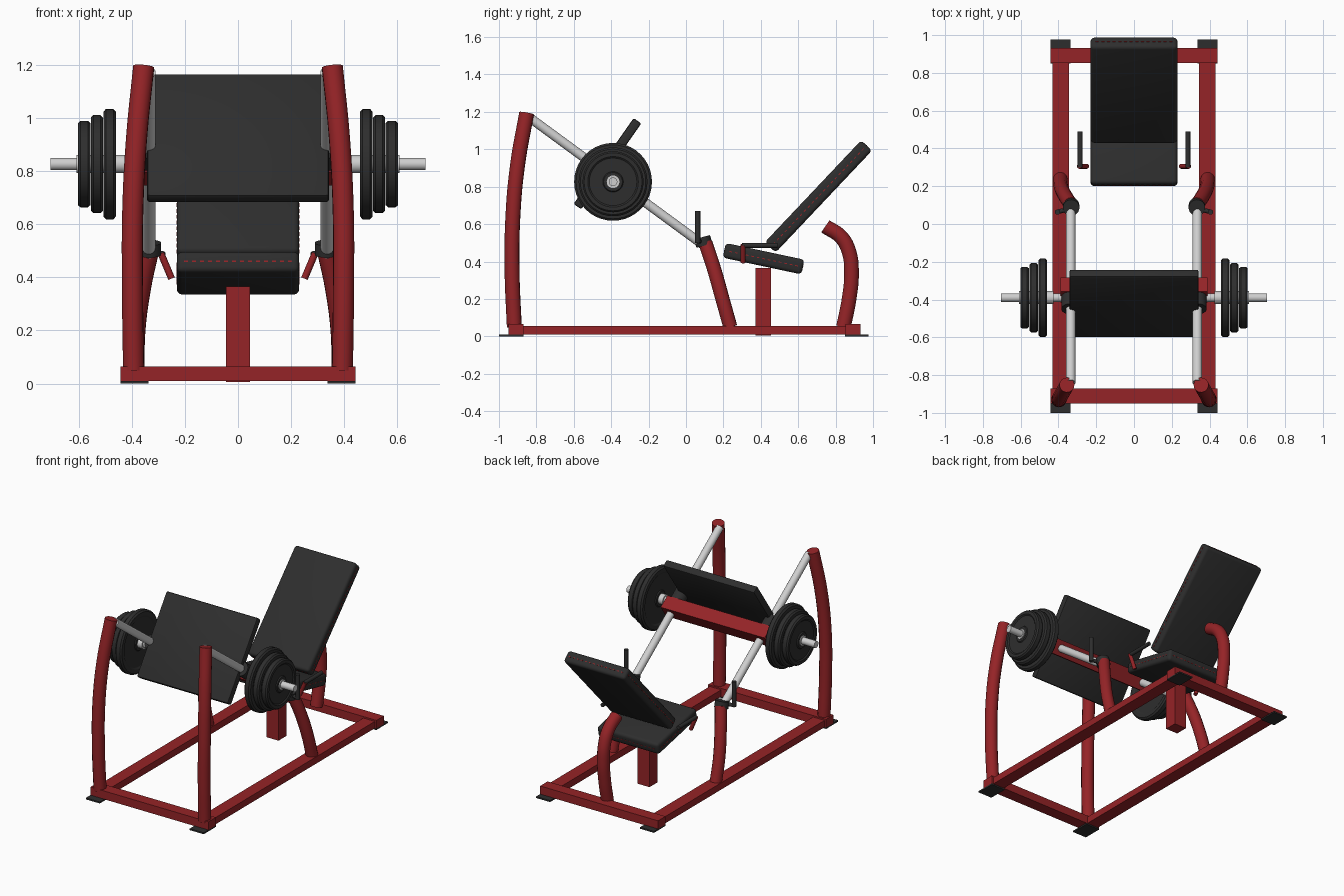
import bpy, bmesh, math
from mathutils import Vector, Matrix

cube = bpy.data.objects.get("Cube")
if cube:
    bpy.data.objects.remove(cube, do_unlink=True)


def material(name, rgb):
    m = bpy.data.materials.new(name)
    m.use_nodes = True
    m.diffuse_color = (*rgb, 1)
    bsdf = m.node_tree.nodes["Principled BSDF"]
    bsdf.inputs["Base Color"].default_value = (*rgb, 1)
    bsdf.inputs["Roughness"].default_value = 0.5
    return m


RED = material("red paint", (0.30, 0.017, 0.02))
BLACK = material("black", (0.027, 0.027, 0.027))
STEEL = material("light steel", (0.62, 0.62, 0.62))


def smooth(ob, angle=35):
    bpy.ops.object.select_all(action='DESELECT')
    ob.select_set(True)
    bpy.context.view_layer.objects.active = ob
    bpy.ops.object.shade_smooth_by_angle(angle=math.radians(angle))


def from_bmesh(name, bm, mat):
    bmesh.ops.recalc_face_normals(bm, faces=bm.faces)
    me = bpy.data.meshes.new(name)
    bm.to_mesh(me)
    bm.free()
    me.materials.append(mat)
    ob = bpy.data.objects.new(name, me)
    bpy.context.collection.objects.link(ob)
    return ob


def box(name, centre, size, mat, tilt=0, bevel=0, segments=3):
    """Box tilted about the x axis, with optional rounded edges."""
    bm = bmesh.new()
    bmesh.ops.create_cube(bm, size=1)
    bmesh.ops.scale(bm, vec=size, verts=bm.verts)
    if bevel:
        bmesh.ops.bevel(bm, geom=bm.edges[:], offset=bevel, segments=segments,
                        profile=0.5, affect='EDGES')
    ob = from_bmesh(name, bm, mat)
    ob.location = centre
    ob.rotation_euler.x = math.radians(tilt)
    if bevel:
        smooth(ob)
    return ob


def rod(name, a, b, r, mat, sides=24):
    a, b = Vector(a), Vector(b)
    bm = bmesh.new()
    bmesh.ops.create_cone(bm, cap_ends=True, segments=sides, radius1=r, radius2=r,
                          depth=(b - a).length)
    ob = from_bmesh(name, bm, mat)
    ob.matrix_world = (Matrix.Translation((a + b) / 2)
                       @ (b - a).to_track_quat('Z', 'Y').to_matrix().to_4x4())
    smooth(ob)
    return ob


def tube(name, points, r, mat):
    """Bent round tube through a few points."""
    cu = bpy.data.curves.new(name, 'CURVE')
    cu.dimensions = '3D'
    cu.bevel_depth = r
    cu.bevel_resolution = 5
    cu.resolution_u = 8
    cu.use_fill_caps = True
    sp = cu.splines.new('BEZIER')
    sp.bezier_points.add(len(points) - 1)
    for bp, p in zip(sp.bezier_points, points):
        bp.co = p
        bp.handle_left_type = bp.handle_right_type = 'AUTO'
    cu.materials.append(mat)
    ob = bpy.data.objects.new(name, cu)
    bpy.context.collection.objects.link(ob)
    bpy.ops.object.select_all(action='DESELECT')
    ob.select_set(True)
    bpy.context.view_layer.objects.active = ob
    bpy.ops.object.convert(target='MESH')
    smooth(bpy.context.object)


def weight_plate(name, x, y, z, r, w):
    """Disc with a raised rim and hub, spun about the x axis."""
    half = [(0.02, 0.5), (0.05, 0.5), (0.055, 0.36), (0.78 * r, 0.36),
            (0.83 * r, 0.5), (0.95 * r, 0.5), (r, 0.3)]
    profile = [(q, h * w) for q, h in half] + [(q, -h * w) for q, h in reversed(half)]
    bm = bmesh.new()
    vs = [bm.verts.new((h, q, 0)) for q, h in profile]
    es = [bm.edges.new((vs[i], vs[(i + 1) % len(vs)])) for i in range(len(vs))]
    bmesh.ops.spin(bm, geom=vs + es, cent=(0, 0, 0), axis=(1, 0, 0),
                   angle=2 * math.pi, steps=40, use_duplicate=False)
    bmesh.ops.remove_doubles(bm, verts=bm.verts, dist=0.0002)
    ob = from_bmesh(name, bm, BLACK)
    ob.location = (x, y, z)
    smooth(ob, 30)


def stitching(name, centre, width, length, tilt):
    """Row of short red stitches around the edge of a pad."""
    bm = bmesh.new()

    def dash(x, y, sx, sy):
        m = Matrix.Translation((x, y, 0)) @ Matrix.Diagonal((sx, sy, 0.005, 1))
        bmesh.ops.create_cube(bm, size=1, matrix=m)
    for s in (-1, 1):
        n = int((length - 0.06) / 0.03)
        for i in range(n + 1):
            dash(s * width / 2, (i - n / 2) * 0.03, 0.003, 0.015)
        n = int((width - 0.06) / 0.03)
        for i in range(n + 1):
            dash((i - n / 2) * 0.03, s * length / 2, 0.015, 0.003)
    ob = from_bmesh(name, bm, RED)
    ob.location = centre
    ob.rotation_euler.x = math.radians(tilt)


# Base frame
box("front_crossbeam", (0, -0.91, 0.037), (0.885, 0.08, 0.056), RED)
box("rear_crossbeam", (0, 0.892, 0.037), (0.885, 0.08, 0.056), RED)

# Seat, backrest and their supports
box("seat_post", (0, 0.413, 0.185), (0.09, 0.085, 0.36), RED)
pads = (("seat", (0, 0.415, 0.415), 0.43, -12), ("backrest", (0, 0.708, 0.748), 0.75, 46.6))
for name, c, length, tilt in pads:
    box(name, c, (0.46, length, 0.08), BLACK, tilt, 0.02, 4)
    stitching(name + "_stitching", c, 0.46, length, tilt)
tube("backrest_support", [(0, 0.842, 0.05), (0, 0.872, 0.2), (0, 0.885, 0.34),
                          (0, 0.872, 0.45), (0, 0.83, 0.53), (0, 0.745, 0.588)], 0.04, RED)

# Sliding carriage
box("footplate", (0, -0.42, 0.923), (0.685, 0.56, 0.05), BLACK, 55, 0.01, 2)
box("carriage_beam", (0, -0.35, 0.812), (0.78, 0.10, 0.09), RED, 55)

BAR_Y, BAR_Z = -0.39, 0.826
for side, s in (("left", 1), ("right", -1)):
    # Rails, feet and bent uprights
    box(side + "_rail", (s * 0.388, -0.01, 0.032), (0.086, 1.76, 0.046), RED)
    box(side + "_front_foot", (s * 0.39, -0.935, 0.005), (0.105, 0.13, 0.01), BLACK)
    box(side + "_rear_foot", (s * 0.39, 0.913, 0.005), (0.105, 0.125, 0.01), BLACK)
    tube(side + "_front_upright",
         [(s * 0.393, -0.918, 0.05), (s * 0.397, -0.93, 0.35), (s * 0.396, -0.925, 0.65),
          (s * 0.382, -0.9, 0.92), (s * 0.355, -0.852, 1.193)], 0.04, RED)
    tube(side + "_middle_upright",
         [(s * 0.39, 0.237, 0.05), (s * 0.386, 0.195, 0.2),
          (s * 0.365, 0.15, 0.36), (s * 0.335, 0.104, 0.5)], 0.038, RED)
    # Guide rod, its lower collar and the sliding sleeve
    rod(side + "_guide_rod", (s * 0.335, -0.84, 1.172), (s * 0.335, 0.09, 0.49), 0.025, STEEL)
    rod(side + "_guide_collar", (s * 0.333, 0.098, 0.485), (s * 0.333, 0.086, 0.53), 0.044, BLACK)
    rod(side + "_slide_sleeve", (s * 0.338, -0.45, 0.886), (s * 0.338, -0.36, 0.82), 0.047, BLACK)
    # Safety stop lever
    rod(side + "_stop_lever", (s * 0.405, 0.063, 0.50), (s * 0.405, 0.063, 0.67), 0.014, BLACK, 12)
    rod(side + "_stop_pivot", (s * 0.34, 0.08, 0.508), (s * 0.41, 0.063, 0.508), 0.012, BLACK, 12)
    # Seat side handle
    rod(side + "_handle_bracket", (s * 0.25, 0.305, 0.395), (s * 0.29, 0.305, 0.49), 0.013, RED, 12)
    rod(side + "_handle_grip", (s * 0.285, 0.30, 0.486), (s * 0.285, 0.49, 0.486), 0.013, BLACK, 12)
    # Loaded weight bar
    rod(side + "_weight_bar", (s * 0.34, BAR_Y, BAR_Z), (s * 0.705, BAR_Y, BAR_Z), 0.023, STEEL)
    rod(side + "_bar_collar", (s * 0.425, BAR_Y, BAR_Z), (s * 0.608, BAR_Y, BAR_Z), 0.034, STEEL)
    for size, x, r in (("large", 0.483, 0.208), ("medium", 0.531, 0.184), ("small", 0.579, 0.163)):
        weight_plate(side + "_" + size + "_weight", s * x, BAR_Y, BAR_Z, r, 0.046)
